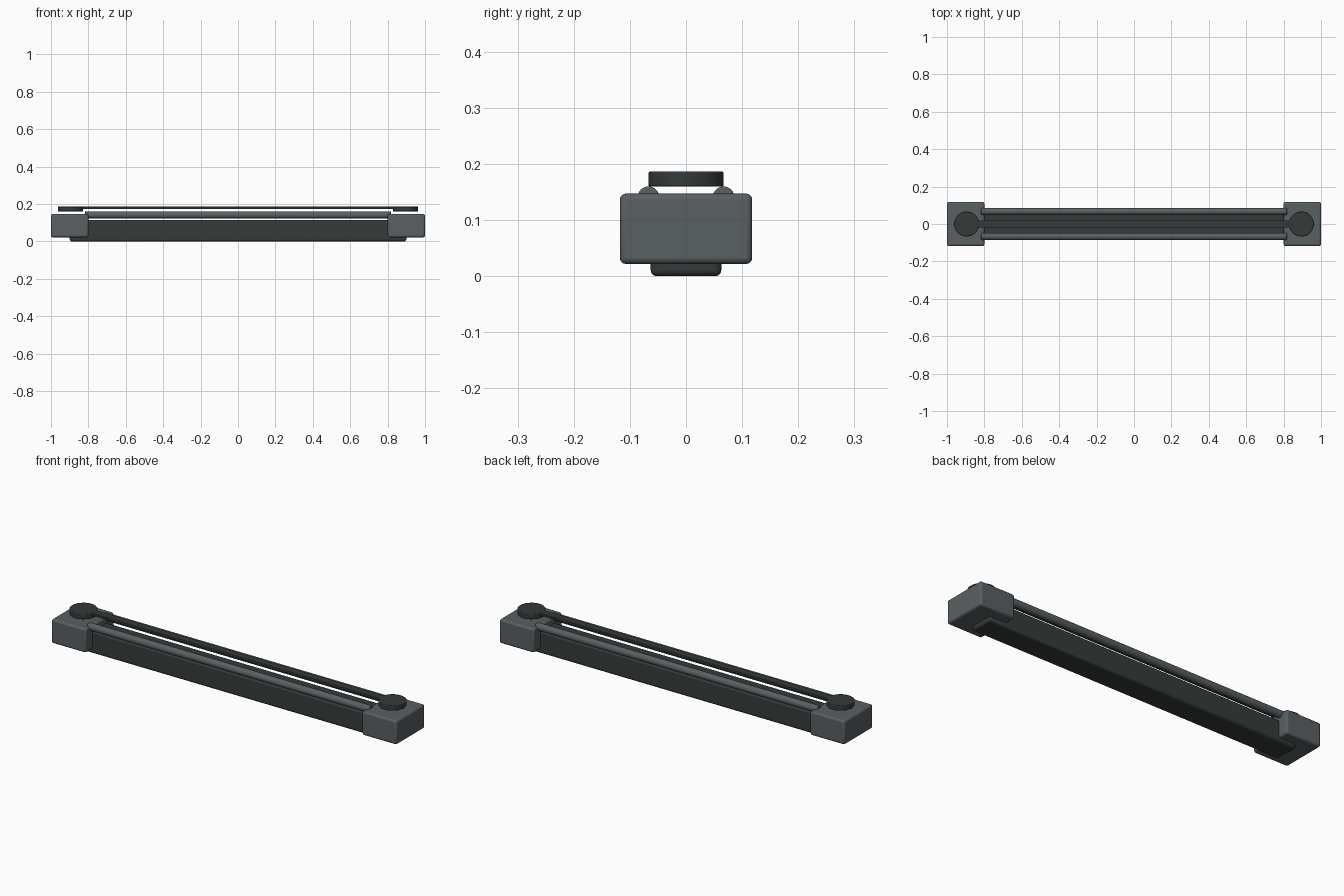
import bpy, math

if "Cube" in bpy.data.objects:
    bpy.data.objects.remove(bpy.data.objects["Cube"])

def material(name, rgb):
    m = bpy.data.materials.new(name)
    m.diffuse_color = (*rgb, 1)
    m.use_nodes = True
    m.node_tree.nodes["Principled BSDF"].inputs["Base Color"].default_value = m.diffuse_color
    return m

grey = material("slate grey", (0.10, 0.115, 0.125))
dark = material("dark charcoal", (0.035, 0.044, 0.042))

def finish(ob, name, mat, bevel, segments=3):
    ob.name = name
    ob.data.materials.append(mat)
    bpy.ops.object.transform_apply(location=False, rotation=True, scale=True)
    if bevel:
        b = ob.modifiers.new("bevel", "BEVEL")
        b.width = bevel
        b.segments = segments
        b.limit_method = "ANGLE"
    bpy.ops.object.shade_smooth_by_angle(angle=math.radians(35))
    return ob

def box(name, x, y, z, mat, bevel):
    """Box from (min, max) ranges."""
    bpy.ops.mesh.primitive_cube_add(size=1, location=[(a + b) / 2 for a, b in (x, y, z)])
    ob = bpy.context.object
    ob.scale = [b - a for a, b in (x, y, z)]
    return finish(ob, name, mat, bevel)

def cylinder(name, loc, r, depth, mat, bevel, rot=(0, 0, 0), sides=32):
    bpy.ops.mesh.primitive_cylinder_add(vertices=sides, radius=r, depth=depth,
                                        location=loc, rotation=rot)
    return finish(bpy.context.object, name, mat, bevel, 2)

# Main beam
box("main_beam", (-0.9, 0.9), (-0.063, 0.063), (0.0, 0.114), dark, 0.011)

# Flat belt between the pulleys
box("drive_belt", (-0.895, 0.895), (-0.02, 0.02), (0.173, 0.186), dark, 0.003)

for s, side in ((-1, "left"), (1, "right")):
    # End blocks
    box(side + "_end_block", tuple(sorted((s * 0.8, s * 1.0))),
        (-0.118, 0.118), (0.022, 0.147), grey, 0.01)
    # Pulleys
    cylinder(side + "_pulley", (s * 0.895, 0, 0.173), 0.067, 0.027, dark, 0.003, sides=40)

# Guide rods
for s, side in ((-1, "front"), (1, "back")):
    cylinder(side + "_guide_rod", (0, s * 0.067, 0.141), 0.019, 1.635, grey, 0.003,
             rot=(0, math.pi / 2, 0), sides=24)
